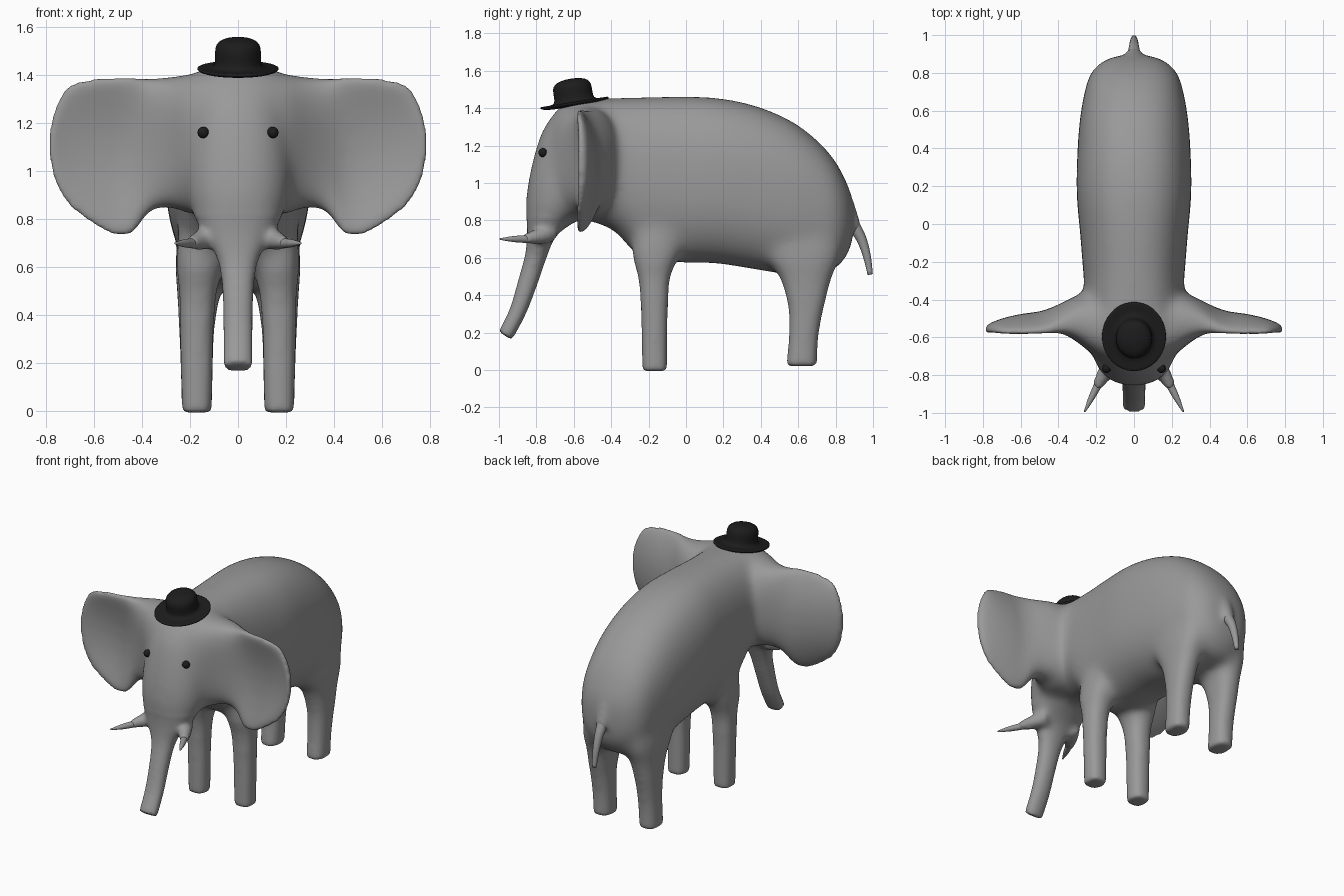
import bpy, bmesh, math
from mathutils import Vector as V

if "Cube" in bpy.data.objects:
    bpy.data.objects.remove(bpy.data.objects["Cube"])


def material(name, rgb):
    m = bpy.data.materials.new(name)
    m.diffuse_color = (*rgb, 1)
    m.use_nodes = True
    m.node_tree.nodes["Principled BSDF"].inputs["Base Color"].default_value = m.diffuse_color
    return m


GREY = material("grey_skin", (0.32, 0.32, 0.32))
BLACK = material("black_felt", (0.012, 0.012, 0.012))


def make(name, bm, mat):
    bmesh.ops.recalc_face_normals(bm, faces=bm.faces)
    me = bpy.data.meshes.new(name)
    bm.to_mesh(me)
    bm.free()
    me.materials.append(mat)
    me.polygons.foreach_set("use_smooth", [True] * len(me.polygons))
    ob = bpy.data.objects.new(name, me)
    bpy.context.collection.objects.link(ob)
    return ob


def catmull(a, b, c, d, t):
    return b + (c - a) * (t / 2) + (2 * a - 5 * b + 4 * c - d) * (t * t / 2) \
        + (3 * b - a - 3 * c + d) * (t ** 3 / 2)


def loft(name, rings, power=2.4, n=32, steps=4, mat=GREY):
    """Skin through superellipse rings (centre, u axis, v axis, bend)."""
    k = len(rings)
    fine = []
    for i in range(k - 1):
        q = [rings[max(0, min(k - 1, i + j))] for j in (-1, 0, 1, 2)]
        for s in range(steps):
            fine.append([catmull(q[0][m], q[1][m], q[2][m], q[3][m], s / steps)
                         for m in range(4)])
    fine.append(rings[-1])
    bm = bmesh.new()
    loops = []
    for c, u, v, bend in fine:
        loop = []
        for j in range(n):
            a = 2 * math.pi * j / n
            cu, sv = [math.copysign(abs(f) ** (2 / power), f)
                      for f in (math.cos(a), math.sin(a))]
            loop.append(bm.verts.new(c + u * cu + v * sv + bend * (1 - sv * sv)))
        loops.append(loop)
    for p, q in zip(loops, loops[1:]):
        for j in range(n):
            bm.faces.new((p[j], p[(j + 1) % n], q[(j + 1) % n], q[j]))
    bm.faces.new(loops[0])
    bm.faces.new(loops[-1])
    return make(name, bm, mat)


def span(y0, z0, y1, z1, rx, x=0):
    """Ring reaching from one side-view point to another, half width rx."""
    return (V((x, (y0 + y1) / 2, (z0 + z1) / 2)), V((rx, 0, 0)),
            V((0, (y1 - y0) / 2, (z1 - z0) / 2)), V((0, 0, 0)))


def tube(name, pts, radii):
    pts = [V(p) for p in pts]
    rings = []
    for i, (p, r) in enumerate(zip(pts, radii)):
        d = (pts[min(i + 1, len(pts) - 1)] - pts[max(i - 1, 0)]).normalized()
        u = d.cross(V((0, 0, 1))).normalized()
        rings.append((p, u * r, d.cross(u) * r, V((0, 0, 0))))
    return loft(name, rings, 2, 20)


# Torso: y, top, bottom, half width
torso = [(0.89, 0.90, 0.70, 0.08), (0.865, 0.99, 0.62, 0.16), (0.80, 1.115, 0.54, 0.23),
         (0.70, 1.23, 0.52, 0.262), (0.55, 1.34, 0.51, 0.288), (0.35, 1.42, 0.54, 0.302),
         (0.15, 1.457, 0.57, 0.304), (-0.05, 1.463, 0.575, 0.286), (-0.25, 1.458, 0.61, 0.270),
         (-0.38, 1.455, 0.74, 0.258), (-0.50, 1.45, 0.79, 0.24), (-0.62, 1.41, 0.82, 0.20)]
parts = [loft("torso", [span(y, t, y, b, w) for y, t, b, w in torso])]

# Head and trunk: front point, back point, half width
parts.append(loft("head", [span(*r) for r in (
    (-0.65, 1.43, -0.40, 1.44, 0.15), (-0.70, 1.38, -0.38, 1.38, 0.18),
    (-0.768, 1.28, -0.40, 1.28, 0.20), (-0.812, 1.15, -0.40, 1.15, 0.215),
    (-0.845, 1.0, -0.42, 1.0, 0.225), (-0.858, 0.88, -0.48, 0.88, 0.212),
    (-0.852, 0.80, -0.58, 0.80, 0.178), (-0.85, 0.72, -0.69, 0.72, 0.13),
    (-0.86, 0.62, -0.745, 0.60, 0.08), (-0.898, 0.48, -0.793, 0.46, 0.065),
    (-0.942, 0.33, -0.855, 0.30, 0.063), (-1.003, 0.205, -0.93, 0.16, 0.063))], 2.2))

for s in (1, -1):
    # Ears: x, top, bottom, half thickness, rim y, dish depth
    ear = [(0.08, 1.42, 0.82, 0.20, -0.56, 0.0), (0.20, 1.405, 0.82, 0.165, -0.54, 0.0),
           (0.28, 1.396, 0.85, 0.135, -0.52, 0.015), (0.36, 1.392, 0.835, 0.09, -0.53, 0.035),
           (0.43, 1.392, 0.75, 0.056, -0.555, 0.06), (0.50, 1.392, 0.73, 0.038, -0.57, 0.07),
           (0.58, 1.39, 0.765, 0.034, -0.575, 0.068), (0.66, 1.377, 0.818, 0.031, -0.575, 0.055),
           (0.72, 1.345, 0.875, 0.028, -0.57, 0.035), (0.765, 1.26, 0.96, 0.024, -0.565, 0.015),
           (0.785, 1.18, 1.05, 0.018, -0.56, 0.0)]
    parts.append(loft("ear", [(V((s * x, y, (t + b) / 2)), V((0, w, 0)),
                               V((0, 0, (t - b) / 2)), V((0, d, 0)))
                              for x, t, b, w, y, d in ear], 2.8, 48))
    # Legs: z, front, back, half width, centre x
    front = [(-0.006, -0.235, -0.10, 0.062, 0.172), (0.15, -0.237, -0.10, 0.066, 0.172),
             (0.35, -0.242, -0.096, 0.070, 0.172), (0.50, -0.26, -0.08, 0.082, 0.167),
             (0.62, -0.29, -0.03, 0.10, 0.158), (0.80, -0.27, 0.02, 0.10, 0.145)]
    hind = [(0.02, 0.535, 0.70, 0.064, 0.172), (0.18, 0.55, 0.708, 0.067, 0.172),
            (0.35, 0.545, 0.74, 0.074, 0.172), (0.50, 0.495, 0.785, 0.092, 0.163),
            (0.62, 0.42, 0.83, 0.11, 0.152), (0.80, 0.45, 0.82, 0.10, 0.14)]
    for leg in (front, hind):
        parts.append(loft("leg", [span(a, z, b, z, w, s * x) for z, a, b, w, x in leg]))
    # Tusk sockets
    parts.append(tube("tusk_socket", [(s * 0.10, -0.71, 0.74), (s * 0.15, -0.785, 0.715),
                                      (s * 0.20, -0.865, 0.70)], (0.055, 0.044, 0.028)))
    # Tusks
    tube("tusk", [(s * 0.17, -0.81, 0.70), (s * 0.20, -0.87, 0.70), (s * 0.23, -0.93, 0.70),
                  (s * 0.262, -0.995, 0.70)], (0.022, 0.020, 0.015, 0.004))
    # Eyes
    bm = bmesh.new()
    bmesh.ops.create_uvsphere(bm, u_segments=20, v_segments=12, radius=0.024)
    eye = make("eye", bm, BLACK)
    eye.location = (s * 0.145, -0.765, 1.162)

# Tail, with a flared root that is fused into the body
parts.append(tube("tail_root", [(0, 0.81, 0.87), (0, 0.87, 0.80), (0, 0.91, 0.745)],
                  (0.10, 0.06, 0.036)))
tube("tail", [(0, 0.86, 0.83), (0, 0.90, 0.765), (0, 0.938, 0.70), (0, 0.967, 0.61),
              (0, 0.985, 0.51)], (0.04, 0.034, 0.027, 0.021, 0.014))

# Fuse the overlapping parts into one smooth skin
bpy.ops.object.select_all(action='DESELECT')
for p in parts:
    p.select_set(True)
body = parts[0]
bpy.context.view_layer.objects.active = body
bpy.ops.object.join()
body.name = "elephant_body"
rm = body.modifiers.new("fuse", 'REMESH')
rm.mode = 'VOXEL'
rm.voxel_size = 0.014
rm.use_smooth_shade = True
sm = body.modifiers.new("soften", 'SMOOTH')
sm.factor = 0.5
sm.iterations = 12
bpy.ops.object.convert(target='MESH')

# Blend the joints further, leaving ears, trunk, feet and tail alone
body = bpy.context.view_layer.objects.active
group = body.vertex_groups.new(name="joints")


def ramp(a, b, x):
    return max(0.0, min(1.0, (x - a) / (b - a)))


for v in body.data.vertices:
    x, y, z = v.co
    w = ramp(0.38, 0.50, z) * ramp(0.44, 0.34, abs(x)) * ramp(0.90, 0.85, y)
    if z < 0.82:
        w *= ramp(-0.74, -0.64, y)
    group.add([v.index], w, 'REPLACE')
sm = body.modifiers.new("blend", 'SMOOTH')
sm.vertex_group = "joints"
sm.factor = 0.5
sm.iterations = 60
bpy.ops.object.convert(target='MESH')

# Bowler hat: lathed profile, tilted back to front
profile = [(0, -0.012), (0.10, -0.012), (0.155, -0.008), (0.174, 0.004), (0.168, 0.014),
           (0.14, 0.01), (0.105, 0.012), (0.094, 0.03), (0.097, 0.08), (0.092, 0.108),
           (0.07, 0.128), (0.03, 0.136), (0, 0.137)]
bm = bmesh.new()
vs = [bm.verts.new((r, 0, z)) for r, z in profile]
es = [bm.edges.new(e) for e in zip(vs, vs[1:])]
bmesh.ops.spin(bm, geom=vs + es, axis=(0, 0, 1), cent=(0, 0, 0), angle=2 * math.pi, steps=40)
bmesh.ops.remove_doubles(bm, verts=bm.verts, dist=0.0005)
hat = make("bowler_hat", bm, BLACK)
hat.location = (0, -0.595, 1.422)
hat.rotation_euler = (math.radians(9), 0, 0)
hat.scale = (1, 1.09, 1)
hat.modifiers.new("round", 'SUBSURF').levels = 1
